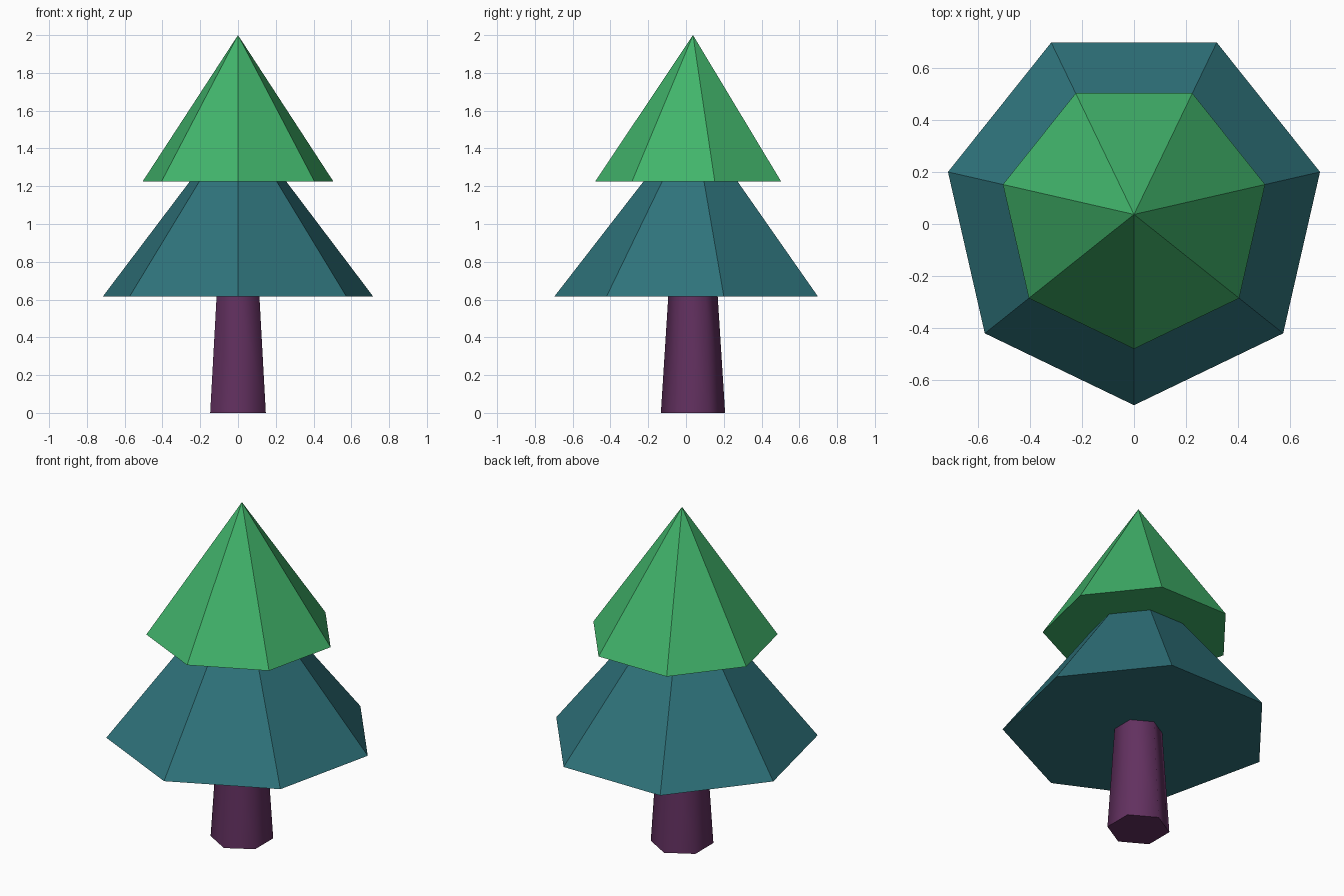
import bpy
from math import pi, radians

if "Cube" in bpy.data.objects:
    bpy.data.objects.remove(bpy.data.objects["Cube"])

AXIS_Y = 0.037


def tapered(name, sides, r_bottom, r_top, z0, z1, color, smooth=False):
    bpy.ops.mesh.primitive_cone_add(
        vertices=sides, radius1=r_bottom, radius2=r_top, depth=z1 - z0,
        location=(0, AXIS_Y, (z0 + z1) / 2), rotation=(0, 0, pi))
    obj = bpy.context.object
    obj.name = name
    mat = bpy.data.materials.new(name + "_color")
    mat.diffuse_color = (*color, 1)
    mat.use_nodes = True
    mat.node_tree.nodes["Principled BSDF"].inputs["Base Color"].default_value = mat.diffuse_color
    obj.data.materials.append(mat)
    if smooth:
        bpy.ops.object.shade_smooth_by_angle(angle=radians(65))
    return obj


# Six-sided trunk, softly shaded
tapered("trunk", 6, 0.17, 0.131, 0, 0.615, (0.122, 0.03, 0.115), smooth=True)

# Seven-sided foliage: truncated lower tier and pointed upper tier
tapered("lower_foliage", 7, 0.735, 0.262, 0.615, 1.225, (0.028, 0.171, 0.198))
tapered("upper_foliage", 7, 0.518, 0, 1.225, 2.0, (0.053, 0.456, 0.147))
